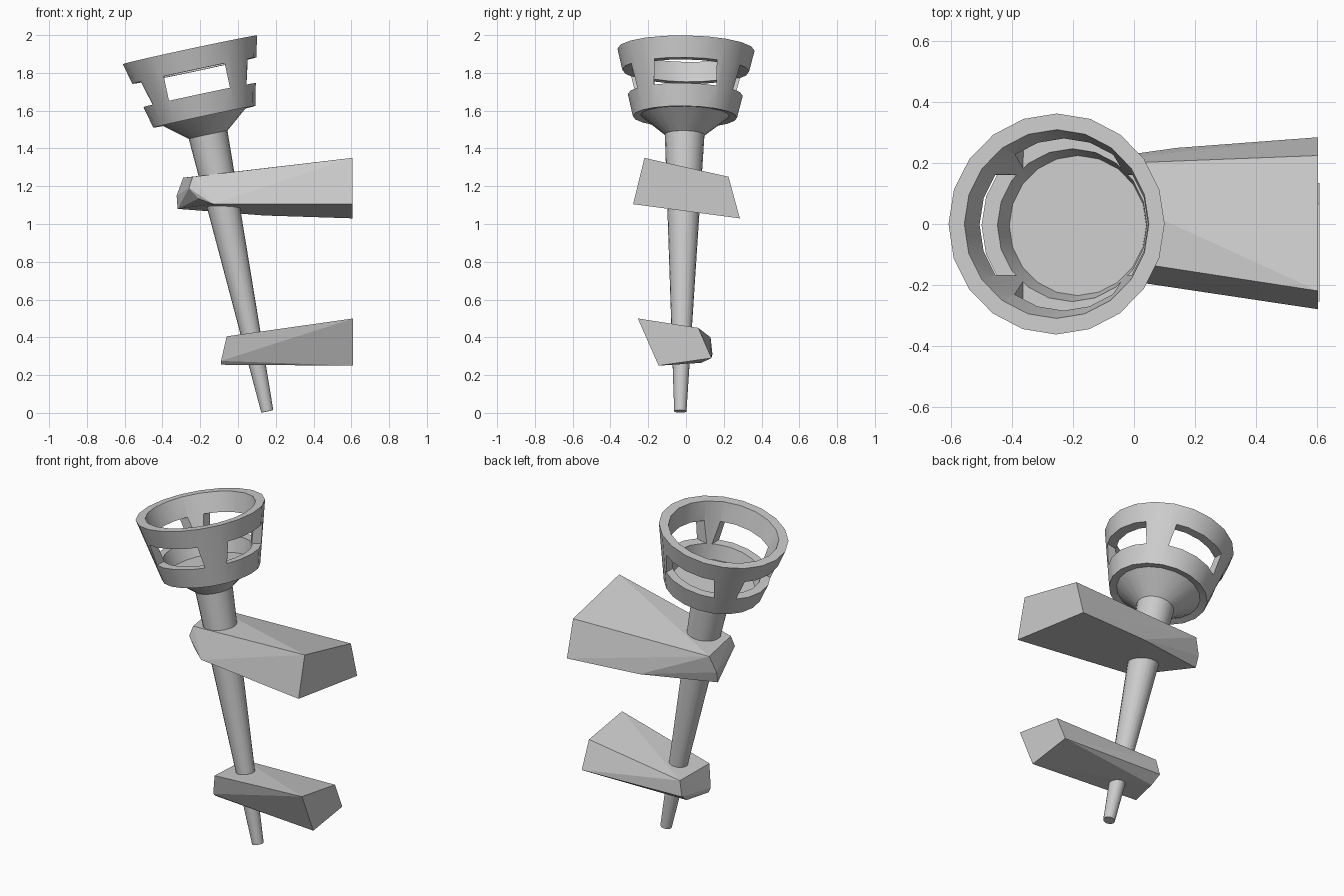
import bpy, bmesh, math
from mathutils import Vector, Matrix

if "Cube" in bpy.data.objects:
    bpy.data.objects.remove(bpy.data.objects["Cube"])

SIDES = 20
BASE = Vector((0.155, -0.03, 0.008))
AXIS = Vector((-0.41, 0.03, 1.917))
TILT = Matrix.Translation(BASE) @ AXIS.to_track_quat('Z', 'Y').to_matrix().to_4x4()
# keep the local x axis in the x-z plane
z = AXIS.normalized()
x = Vector((0, 1, 0)).cross(z).normalized()
y = z.cross(x)
TILT = Matrix.Translation(BASE) @ Matrix((x, y, z)).transposed().to_4x4()


def add_object(name, bm, matrix=Matrix()):
    bmesh.ops.recalc_face_normals(bm, faces=bm.faces)
    mesh = bpy.data.meshes.new(name)
    bm.to_mesh(mesh)
    bm.free()
    ob = bpy.data.objects.new(name, mesh)
    ob.matrix_world = matrix
    bpy.context.collection.objects.link(ob)
    return ob


def select(ob):
    bpy.ops.object.select_all(action='DESELECT')
    ob.select_set(True)
    bpy.context.view_layer.objects.active = ob


def lathe(name, profile):
    """Closed turned solid along the tilted axis; profile is (radius, height)."""
    bm = bmesh.new()
    rings = [[bm.verts.new((r * math.cos(a), r * math.sin(a), h))
              for a in (2 * math.pi * i / SIDES for i in range(SIDES))]
             for r, h in profile]
    for lo, hi in zip(rings, rings[1:]):
        for i in range(SIDES):
            j = (i + 1) % SIDES
            bm.faces.new((lo[i], lo[j], hi[j], hi[i]))
    bm.faces.new(rings[0])
    bm.faces.new(rings[-1])
    return add_object(name, bm, TILT)


def hull(name, points):
    bm = bmesh.new()
    for p in points:
        bm.verts.new(p)
    bmesh.ops.convex_hull(bm, input=bm.verts)
    return add_object(name, bm)


# tapered handle
handle = lathe("handle", [(0.0325, 0), (0.105, 1.5)])

# flared cup with a hollow inside
cup = lathe("cup", [(0.105, 1.498), (0.235, 1.602), (0.276, 1.595),
                    (0.363, 1.958), (0.31, 1.958), (0.23, 1.625)])

# four windows: two crossing boxes cut through the cup
for sx, sy in ((2, 0.33), (0.33, 2)):
    bm = bmesh.new()
    bmesh.ops.create_cube(bm, size=1, matrix=Matrix.Translation((0, 0, 1.779))
                          @ Matrix.Diagonal((sx, sy, 0.132, 1)))
    cutter = add_object("window_cutter", bm, TILT)
    cutter.hide_render = True
    bpy.context.view_layer.update()
    mod = cup.modifiers.new("window", 'BOOLEAN')
    mod.operation, mod.solver, mod.object = 'DIFFERENCE', 'EXACT', cutter
    select(cup)
    bpy.ops.object.modifier_apply(modifier=mod.name)
    bpy.data.objects.remove(cutter)

for ob in (handle, cup):
    select(ob)
    bpy.ops.object.shade_smooth_by_angle(angle=math.radians(30))

# rough-hewn wall brackets: wall end first, then the nose
hull("upper_bracket", [
    (0.605, -0.22, 1.35), (0.605, 0.225, 1.25), (0.605, 0.285, 1.03), (0.605, -0.28, 1.105),
    (-0.29, 0.19, 1.245), (-0.325, 0.17, 1.15), (-0.32, 0.15, 1.08), (0.14, 0.25, 1.045),
    (-0.24, -0.09, 1.25), (-0.26, -0.1, 1.19), (-0.21, -0.12, 1.135), (-0.13, -0.17, 1.105)])
hull("lower_bracket", [
    (0.61, -0.255, 0.5), (0.61, 0.065, 0.45), (0.61, 0.135, 0.29), (0.61, -0.145, 0.25),
    (-0.06, -0.14, 0.405), (-0.09, -0.11, 0.275), (-0.09, -0.09, 0.255),
    (-0.05, 0.13, 0.4), (-0.07, 0.14, 0.31), (-0.06, 0.08, 0.265)])
